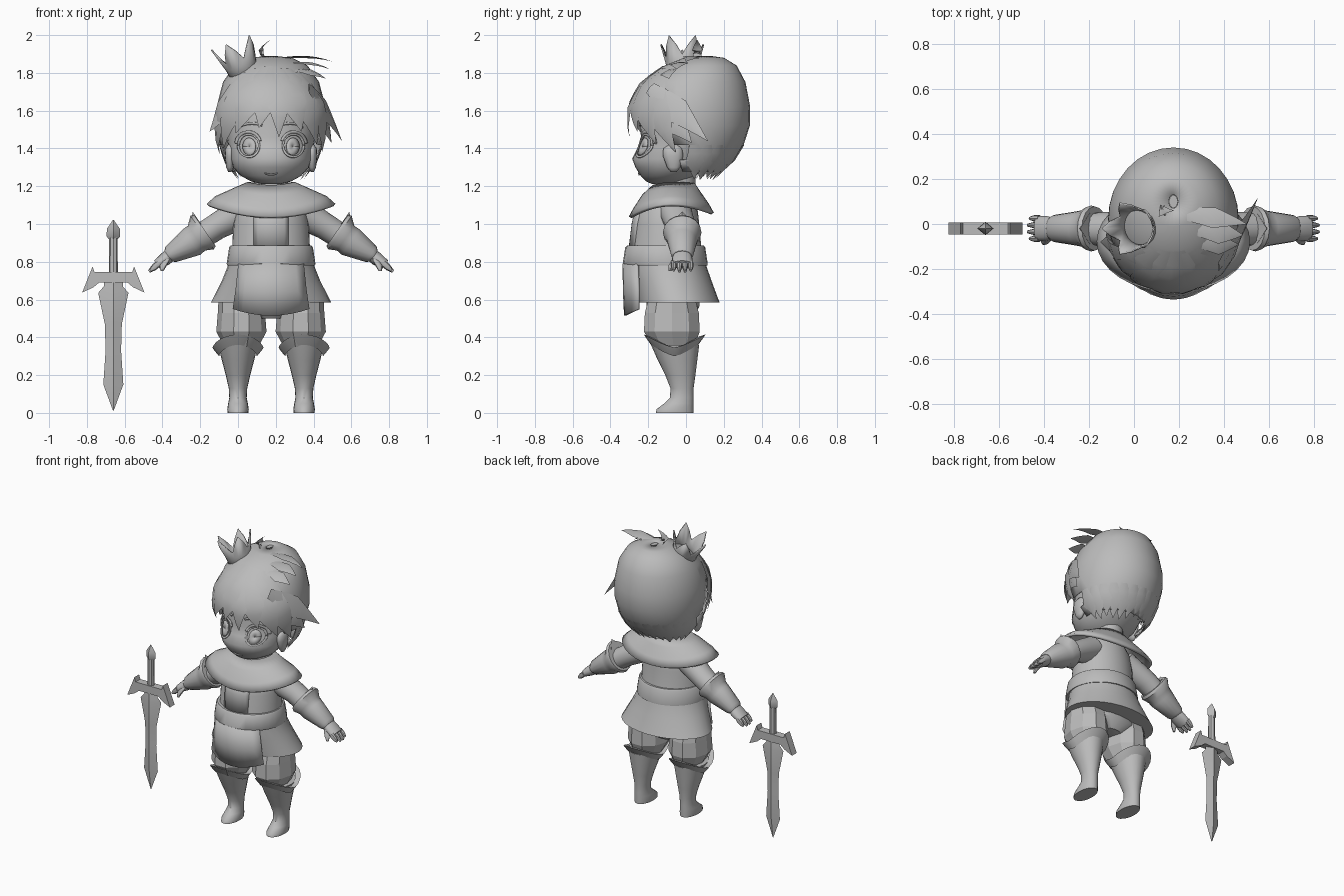
import bpy, bmesh, math, random
from math import sin, cos, pi, radians
from mathutils import Vector as V

if "Cube" in bpy.data.objects:
    bpy.data.objects.remove(bpy.data.objects["Cube"])
random.seed(4)
BODY_X = 0.175
X, Y, Z = V((1, 0, 0)), V((0, 1, 0)), V((0, 0, 1))

grey = bpy.data.materials.new("plain grey")
grey.use_nodes = True
grey.diffuse_color = (0.5, 0.5, 0.5, 1)
grey.node_tree.nodes["Principled BSDF"].inputs["Base Color"].default_value = (0.5, 0.5, 0.5, 1)


def make(name, verts, faces, mirror=False, thick=0, smooth=40, x=BODY_X, wrap=None):
    me = bpy.data.meshes.new(name)
    me.from_pydata([tuple(v) for v in verts], [], faces)
    bm = bmesh.new()
    bm.from_mesh(me)
    bmesh.ops.recalc_face_normals(bm, faces=bm.faces)
    bm.to_mesh(me)
    bm.free()
    me.materials.append(grey)
    ob = bpy.data.objects.new(name, me)
    bpy.context.collection.objects.link(ob)
    ob.location.x = x
    if mirror:
        ob.modifiers.new("mirror", "MIRROR").use_mirror_merge = False
    if wrap:
        m = ob.modifiers.new("wrap", "SHRINKWRAP")
        m.target, m.wrap_method, m.offset = wrap, "PROJECT", 0.004
        m.use_project_y, m.use_positive_direction = True, True
    if thick:
        m = ob.modifiers.new("thickness", "SOLIDIFY")
        m.thickness, m.offset = thick, 0
    if smooth:
        bpy.ops.object.select_all(action="DESELECT")
        ob.select_set(True)
        bpy.context.view_layer.objects.active = ob
        bpy.ops.object.shade_smooth_by_angle(angle=radians(smooth))
    return ob


def grid_faces(rows, n, closed=True):
    return [(r * n + i, r * n + (i + 1) % n, (r + 1) * n + (i + 1) % n, (r + 1) * n + i)
            for r in range(rows - 1) for i in range(n if closed else n - 1)]


def loft(name, rings, n=20, u=X, v=Y, caps=True, keep=None, **kw):
    """Rings are (centre, radius along u, radius along v)."""
    verts = [V(c) + u * (a * cos(2 * pi * i / n)) + v * (b * sin(2 * pi * i / n))
             for c, a, b in rings for i in range(n)]
    faces = grid_faces(len(rings), n)
    if keep:
        faces = [f for f in faces if keep(sum((verts[i] for i in f), V()) / len(f))]
    if caps:
        faces += [tuple(range(n))[::-1], tuple(range((len(rings) - 1) * n, len(rings) * n))]
    return make(name, verts, faces, **kw)


def column(name, rows, x=0, **kw):
    """Rows are (z, front y, back y, half width)."""
    return loft(name, [((x, (f + b) / 2, z), w, (b - f) / 2) for z, f, b, w in rows], **kw)


# Torso, belt and skirt
column("tunic", [(1.17, -.19, .03, .12), (1.09, -.26, .06, .18), (1, -.275, .07, .2),
                 (.89, -.29, .08, .205), (.8, -.305, .1, .22), (.7, -.28, .135, .26),
                 (.605, -.26, .17, .308), (.585, -.255, .178, .318)], n=28)
column("belt", [(.78, -.328, .115, .233), (.79, -.335, .115, .235), (.875, -.322, .102, .222), (.885, -.312, .095, .215)], n=28)
column("hips", [(.5, -.16, .03, .1), (.56, -.21, .07, .24), (.7, -.2, .08, .2)])


def curved_panel(name, rows):
    """Rows are (z, half width, front y, edge y, drop at the middle)."""
    ts = [i / 4 - 1 for i in range(9)]
    verts = [(w * t, f + (e - f) * t ** 2, z - d * (1 - t * t)) for z, w, f, e, d in rows for t in ts]
    make(name, verts, grid_faces(len(rows), 9, False), thick=.012)


curved_panel("skirt_front_panel", [(.79, .17, -.33, -.255, 0), (.65, .185, -.328, -.25, .01), (.55, .2, -.322, -.25, .035)])
curved_panel("tunic_placket", [(1.08, .09, -.265, -.235, 0), (1, .09, -.282, -.257, 0), (.87, .09, -.298, -.27, 0)])

# Wide collar with raised shoulders
n = 32
cape = []
for w, f, b, zf, zs, zb in ((.12, -.17, .04, 1.2, 1.215, 1.21), (.2, -.225, .07, 1.15, 1.18, 1.165),
                           (.29, -.27, .115, 1.08, 1.14, 1.1), (.335, -.295, .14, 1.035, 1.1, 1.055)):
    for i in range(n):
        a = 2 * pi * i / n
        s = sin(a) ** 2
        z = zs * s + (zf if cos(a) > 0 else zb) * (1 - s)
        cape.append((w * sin(a), (f + b) / 2 - (b - f) / 2 * cos(a), z))
make("collar", cape, grid_faces(4, n), thick=.018)
column("neck", [(1.1, -.13, .05, .09), (1.3, -.13, .05, .09)])

# Legs: faceted shorts, boots and peaked boot cuffs
column("shorts", [(.62, -.2, .05, .12), (.53, -.225, .075, .125), (.43, -.23, .08, .133),
                  (.35, -.18, .05, .09)], x=.157, n=10, mirror=True, smooth=0)
column("boots", [(0, -.16, .04, .055), (.02, -.155, .04, .057), (.05, -.115, .04, .052), (.08, -.085, .04, .046),
                 (.13, -.082, .04, .049), (.2, -.11, .05, .065), (.28, -.15, .06, .086), (.36, -.185, .07, .105)],
       x=.175, mirror=True)
cuff = []
for base, peak, w, d in ((.3, .06, .1, .125), (.33, .065, .125, .15), (.345, .07, .135, .163), (.345, .06, .1, .13)):
    for i in range(24):
        a = 2 * pi * i / 24
        cuff.append((.175 + w * sin(a), -.06 - d * cos(a), base + peak * abs(cos(a)) ** 1.3))
make("boot_cuffs", cuff, grid_faces(4, 24), mirror=True)

# Arms
D = V((.82, 0, -.57)).normalized()
U = V((.57, 0, .82)).normalized()
arm = dict(u=U, v=Y, mirror=True, n=16)
loft("sleeves", [((.12, -.06, 1.08), .085, .09), ((.2, -.045, 1.035), .08, .085),
                 ((.29, -.025, .985), .07, .078), ((.39, -.02, .92), .068, .07)], **arm)
loft("gauntlets", [((.35, -.02, .965), .1, .098), ((.365, -.02, .955), .108, .102), ((.395, -.02, .925), .08, .085),
                   ((.42, -.02, .905), .082, .078), ((.53, -.02, .84), .05, .06), ((.545, -.02, .83), .035, .05)], **arm)
make("gauntlet_spikes", [(.37, -.09, 1.0), (.37, .05, 1.0), (.43, -.02, .96), (.415, -.02, 1.065)],
     [(0, 1, 3), (1, 2, 3), (2, 0, 3), (0, 2, 1)], mirror=True, smooth=0)
loft("palms", [((.52, -.02, .845), .034, .042), ((.56, -.02, .815), .036, .055), ((.605, -.02, .785), .026, .055)], **arm)
for k in range(4):
    y = -.065 + .03 * k
    reach = .02 if k in (1, 2) else 0.01
    loft("finger_%d" % (k + 1), [((.595, y, .792), .018, .015), ((.62, y, .77), .017, .014),
                               (V((.63, y, .76)) + D * reach, .008, .007)], u=U, mirror=True, n=8)
loft("thumbs", [((.55, -.055, .815), .02, .018), ((.57, -.078, .78), .018, .015), ((.578, -.085, .75), .008, .008)],
     mirror=True, n=8)

# Head and ears
head = column("head", [(1.212, -.18, -.04, .05), (1.225, -.21, 0, .105), (1.255, -.24, .05, .16), (1.3, -.268, .11, .2),
                       (1.345, -.285, .15, .215), (1.4, -.258, .17, .224), (1.46, -.238, .19, .235),
                       (1.55, -.248, .22, .25), (1.68, -.22, .22, .22), (1.8, -.1, .15, .12)], n=32, smooth=80)
column("ears", [(1.275, -.08, -.05, .008), (1.3, -.1, -.03, .02), (1.36, -.122, -.015, .027),
                (1.4, -.12, -.02, .024), (1.42, -.09, -.04, .01)], x=.218, n=12, mirror=True, smooth=80)


# Facial plates pressed onto the head
def ring_plate(name, x, z, outer, inner, start=0, end=2 * pi, mirror=True):
    m = 25
    verts = []
    for k in (0, .5, 1):
        for i in range(m):
            a = start + (end - start) * i / (m - 1)
            w, h = (outer[j] + (inner[j] - outer[j]) * k for j in (0, 1))
            verts.append((x + w * cos(a), -.6, z + h * sin(a)))
    make(name, verts, grid_faces(3, m, False), mirror=mirror, thick=.008, wrap=head)


ring_plate("eye_outlines", .118, 1.415, (.06, .065), (.05, .055))
ring_plate("irises", .115, 1.41, (.034, .046), (.002, .002))
ring_plate("upper_lashes", .12, 1.42, (.072, .075), (.056, .06), .1, pi - .3)
ring_plate("eyebrows", .1, 1.49, (.08, .05), (.075, .036), .5, 2.3)
ring_plate("mouth", 0, 1.272, (.035, .014), (.03, .008), pi, 2 * pi, False)

# Hair shell, open around the face
hair_rows = [(1.885, .07, .13, .02), (1.875, -.01, .2, .11), (1.835, -.11, .265, .19), (1.75, -.22, .31, .25),
             (1.62, -.285, .335, .283), (1.52, -.29, .333, .285), (1.42, -.27, .3, .268),
             (1.34, -.22, .245, .24), (1.28, -.16, .19, .2)]
column("hair_shell", hair_rows, n=32, caps=False, smooth=60, thick=.01,
       keep=lambda c: c.z > 1.6 or c.y > (-.1 if c.z > 1.45 else -.01))
make("hair_top", [(.02 * cos(i * pi / 4), .1 + .03 * sin(i * pi / 4), 1.885) for i in range(8)], [tuple(range(8))])


def on_hair(deg, z, out):
    """Point on the hair at an angle from the front, pushed outward."""
    z = min(max(z, 1.2), 1.884)
    for hi, lo in zip(hair_rows, hair_rows[1:]):
        if z >= lo[0] or lo is hair_rows[-1]:
            t = (z - lo[0]) / (hi[0] - lo[0])
            f, b, w = (lo[k] + (hi[k] - lo[k]) * t for k in (1, 2, 3))
            a = radians(deg)
            return V(((w + out) * sin(a), (f + b) / 2 - ((b - f) / 2 + out) * cos(a), z))


def lock(name, pts, width):
    """Pointed ribbon of hair with a raised middle."""
    pts = [V(p) for p in pts]
    verts, m = [], len(pts)
    for i, p in enumerate(pts):
        t = i / (m - 1)
        along = pts[min(i + 1, m - 1)] - pts[max(i - 1, 0)]
        out = (p - V((0, .02, 1.55))).normalized()
        side = along.cross(out).normalized()
        w = width * (.45 + 1.1 * t if t < .5 else 2 * (1 - t)) + .001
        verts += [p - side * w, p + out * .2 * w, p + side * w, p - out * .1 * w]
    make(name, verts, grid_faces(m, 4), smooth=50)


def smooth_path(a, b, c, steps=6):
    a, b, c = V(a), V(b), V(c)
    return [a * (1 - t) ** 2 + b * 2 * t * (1 - t) + c * t * t for t in (i / steps for i in range(steps + 1))]


# Bangs: start angle, start height, tip angle, tip height, half width
bangs = [(-40, 1.8, -84, 1.37, .075), (-25, 1.82, -62, 1.4, .085), (-10, 1.83, -38, 1.48, .085),
         (0, 1.83, -12, 1.51, .08), (8, 1.83, 8, 1.46, .065), (15, 1.82, 32, 1.49, .085),
         (25, 1.82, 56, 1.42, .085), (40, 1.8, 76, 1.38, .08)]
for k, (a0, z0, a1, z1, w) in enumerate(bangs):
    lock("bang_%d" % (k + 1), [on_hair(a0 + (a1 - a0) * t, z0 + (z1 - z0) * t, .004 + .02 * t)
                              for t in (i / 7 for i in range(8))], w)

# Jagged hair at the nape
for k in range(13):
    a = 96 + 14 * k
    tip = 1.23 + .04 * random.random()
    lock("nape_lock_%d" % (k + 1), [on_hair(a + 5 * t, 1.42 + (tip - 1.42) * t, .004) for t in (0, .25, .5, .75, 1)], .05)

# Loose locks
lock("side_lock_upper", smooth_path((.2, -.19, 1.72), (.29, -.06, 1.62), (.375, .115, 1.44)), .07)
lock("side_lock_lower", smooth_path((.24, -.14, 1.62), (.3, -.04, 1.52), (.32, .03, 1.43)), .055)
lock("right_side_lock", smooth_path((-.24, -.12, 1.65), (-.28, -.1, 1.55), (-.325, -.08, 1.49)), .05)
lock("top_tuft_upper", smooth_path((.0, .05, 1.87), (.2, .03, 1.9), (.325, .0, 1.86)), .045)
lock("top_tuft_middle", smooth_path((.08, -.02, 1.85), (.22, -.04, 1.86), (.31, -.05, 1.82)), .05)
lock("top_tuft_lower", smooth_path((.1, -.08, 1.82), (.22, -.1, 1.81), (.29, -.09, 1.77)), .045)
lock("curled_strand", smooth_path((-.01, .06, 1.86), (-.1, .06, 1.92), (.0, .06, 1.975)), .03)

# Tilted five-point crown
axis, across = V((-.35, 0, .937)), V((.937, 0, .35))
crown = []
for r, h, tip_r, tip_h in ((.07, -.03, .07, -.03), (.08, .05, .08, .05), (.088, .085, .118, .185)):
    for i in range(20):
        a = pi + 2 * pi * i / 20
        t = abs((i % 4) - 2) / 2
        rr, hh = r + (tip_r - r) * t, h + (tip_h - h) * t
        crown.append(V((-.14, -.02, 1.79)) + across * rr * cos(a) + Y * rr * sin(a) + axis * hh)
make("crown", crown, grid_faces(3, 20), thick=.008)

# Sword standing beside the figure
SX = dict(x=-.66)


def sword_part(name, rows, n):
    loft(name, [((0, -.02, z), w, d) for z, w, d in rows], n=n, smooth=30, **SX)


sword_part("sword_blade", [(.012, .002, .002), (.15, .053, .02), (.33, .041, .02), (.47, .045, .02),
                           (.635, .08, .024), (.67, .05, .022), (.72, .05, .02)], 4)
sword_part("sword_grip", [(.74, .024, .022), (.94, .022, .02)], 8)
sword_part("sword_pommel", [(.92, .024, .02), (.935, .036, .03), (.975, .034, .028), (1.022, .002, .002)], 4)
half = [(0, .69), (.075, .69), (.105, .665), (.165, .637), (.14, .7), (.11, .775), (.1, .745), (0, .745)]
outline = half + [(-x, z) for x, z in half[-2:0:-1]]
m = len(outline)
make("sword_guard", [(x, y, z) for y in (-.046, .006) for x, z in outline],
     grid_faces(2, m) + [tuple(range(m)), tuple(range(m, 2 * m))], smooth=0, **SX)
